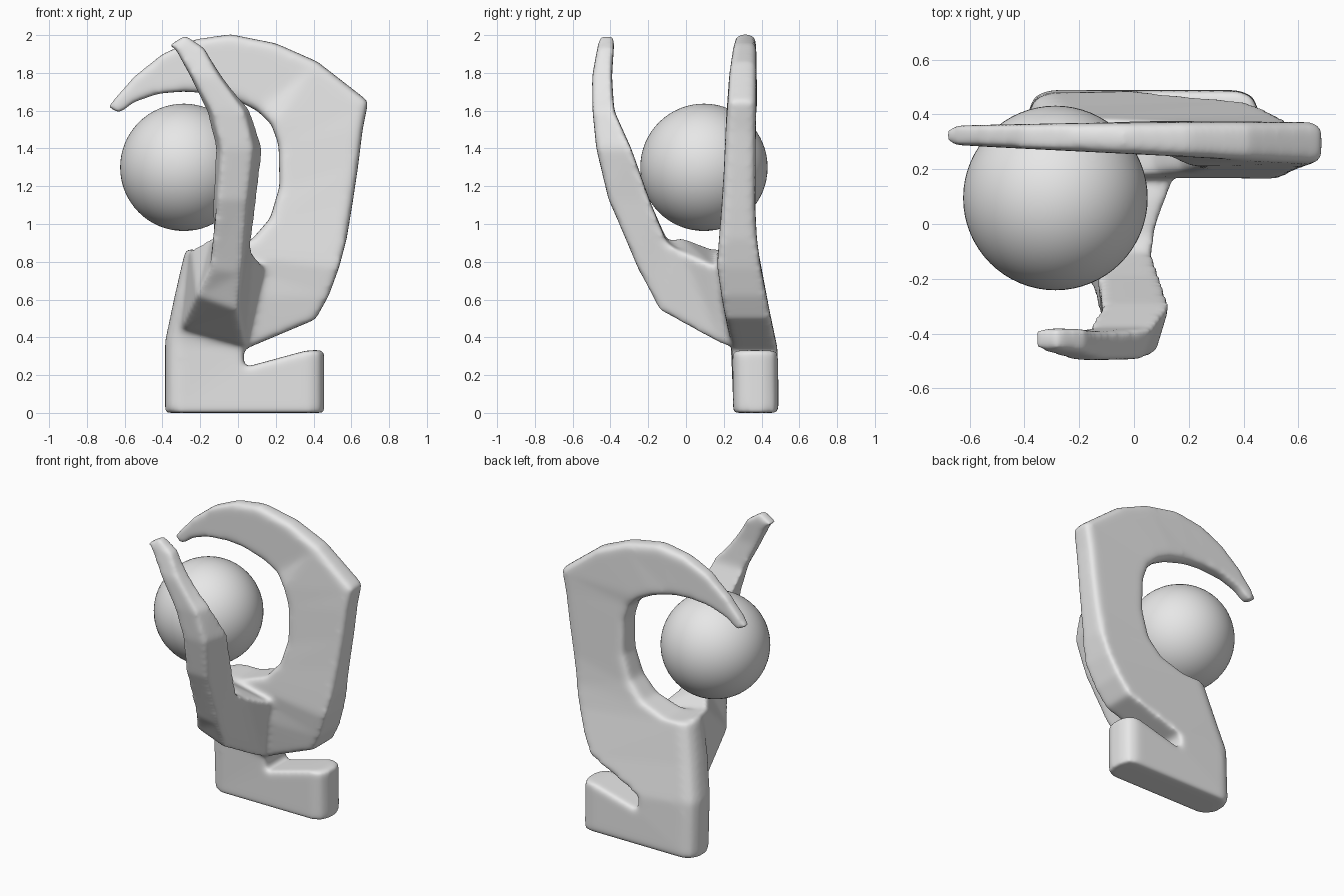
import bpy, bmesh

if "Cube" in bpy.data.objects:
    bpy.data.objects.remove(bpy.data.objects["Cube"])

grey = bpy.data.materials.new("light grey")
grey.diffuse_color = (0.8, 0.8, 0.8, 1)
grey.use_nodes = True
grey.node_tree.nodes["Principled BSDF"].inputs["Base Color"].default_value = grey.diffuse_color


def interp(table, t):
    """Piecewise linear lookup."""
    for (a, va), (b, vb) in zip(table, table[1:]):
        if t <= b:
            return va + (vb - va) * max(0, (t - a) / (b - a))
    return table[-1][1]


def loft(bm, sections):
    """Skin a chain of four-cornered sections and cap both ends."""
    rings = [[bm.verts.new(p) for p in s] for s in sections]
    faces = [bm.faces.new(rings[0]), bm.faces.new(rings[-1])]
    for r, q in zip(rings, rings[1:]):
        for i in range(4):
            j = (i + 1) % 4
            faces.append(bm.faces.new((r[i], r[j], q[j], q[i])))
    bmesh.ops.recalc_face_normals(bm, faces=faces)
    return rings


def bevel(bm, edges, offset):
    bmesh.ops.bevel(bm, geom=edges, offset=offset, segments=2, profile=0.5,
                    affect='EDGES', clamp_overlap=True)


# Plate: foot, stem and crescent as (inner, outer) pairs in the xz plane
plate = [
    ((0.456, 0.0), (0.456, 0.335)), ((0.36, 0.0), (0.36, 0.33)),
    ((-0.386, 0.0), (0.03, 0.24)), ((-0.386, 0.38), (0.03, 0.335)),
    ((-0.335, 0.62), (0.41, 0.495)), ((-0.28, 0.86), (0.48, 0.62)),
    ((-0.1, 0.855), (0.535, 0.77)), ((0.07, 0.915), (0.575, 0.92)),
    ((0.17, 1.03), (0.605, 1.1)), ((0.22, 1.2), (0.635, 1.3)),
    ((0.215, 1.42), (0.66, 1.5)), ((0.175, 1.53), (0.69, 1.65)),
    ((0.1, 1.6), (0.42, 1.86)), ((0.0, 1.65), (0.2, 1.957)),
    ((-0.15, 1.69), (-0.04, 2.005)), ((-0.3, 1.70), (-0.22, 1.98)),
    ((-0.42, 1.69), (-0.4, 1.9)), ((-0.55, 1.645), (-0.55, 1.78)),
    ((-0.63, 1.585), (-0.69, 1.62)),
]
front = [(0, 0.25), (0.33, 0.245), (0.5, 0.21), (0.75, 0.163),
         (0.9, 0.173), (1.2, 0.197), (1.55, 0.212)]
back = [(0, 0.49), (0.33, 0.487), (0.5, 0.45), (0.8, 0.39), (1.0, 0.366), (1.55, 0.37)]


def front_y(x, z):
    return 0.255 - 0.05 * x if z > 1.56 else interp(front, z)


def back_y(x, z):
    return 0.373 + 0.02 * min(x, 0) if z > 1.56 else interp(back, z)


sections = [[(a[0], front_y(*a), a[1]), (b[0], front_y(*b), b[1]),
             (b[0], back_y(*b), b[1]), (a[0], back_y(*a), a[1])]
            for a, b in plate]
bm = bmesh.new()
rings = loft(bm, sections)

# Round the upright edges of foot and stem strongly, the crescent rim less
rim = [bm.edges.get((r[i], q[i])) for r, q in zip(rings[7:15], rings[8:16]) for i in range(4)]
upright = [e for e in bm.edges
           if abs(e.verts[0].co.z - e.verts[1].co.z) > 0.2
           and all(v.co.z < 0.9 and (v.co.x < -0.27 or v.co.x > 0.45 and v.co.z < 0.4)
                   for v in e.verts)]
bevel(bm, rim, 0.03)
bevel(bm, [e for e in upright if e.is_valid], 0.075)

# Front arm: lower edge (y, z, left, right), upper edge (y, z, left, right), tilt
arm = [
    (0.30, 0.34, -0.31, 0.05, 0.30, 0.78, -0.27, 0.15, 0.09),
    (0.19, 0.36, -0.30, 0.04, 0.14, 0.78, -0.25, 0.14, 0.09),
    (-0.14, 0.54, -0.22, 0.00, -0.02, 0.85, -0.14, 0.08, 0.08),
    (-0.245, 0.74, -0.15, 0.02, -0.10, 0.90, -0.13, 0.07, 0.02),
    (-0.41, 1.13, -0.11, 0.05, -0.19, 1.12, -0.135, 0.10, 0),
    (-0.475, 1.40, -0.09, 0.08, -0.29, 1.40, -0.12, 0.135, 0),
    (-0.495, 1.60, -0.14, 0.03, -0.38, 1.60, -0.17, 0.07, 0),
    (-0.497, 1.78, -0.24, -0.10, -0.392, 1.78, -0.255, -0.08, 0),
    (-0.47, 1.93, -0.33, -0.18, -0.382, 1.93, -0.335, -0.175, 0),
]
sections = [[(xl, y, z + t), (xr, y, z), (Xr, Y, Z), (Xl, Y, Z + t)]
            for y, z, xl, xr, Y, Z, Xl, Xr, t in arm]
# slanted tip
sections.append([(-0.365, -0.455, 1.945), (-0.28, -0.455, 2.0),
                 (-0.28, -0.38, 2.0), (-0.365, -0.38, 1.945)])
loft(bm, sections)

mesh = bpy.data.meshes.new("holder")
bm.to_mesh(mesh)
bm.free()
holder = bpy.data.objects.new("holder", mesh)
bpy.context.collection.objects.link(holder)
mesh.materials.append(grey)

# Fuse plate and arm, then soften the edges
remesh = holder.modifiers.new("fuse", "REMESH")
remesh.mode = "VOXEL"
remesh.voxel_size = 0.012
remesh.use_smooth_shade = True
soft = holder.modifiers.new("soften", "SMOOTH")
soft.factor = 0.5
soft.iterations = 30

# Ball held between arm and crescent
bpy.ops.mesh.primitive_uv_sphere_add(segments=64, ring_count=32, radius=0.337,
                                     location=(-0.287, 0.095, 1.3))
ball = bpy.context.object
ball.name = "ball"
ball.data.materials.append(grey)
bpy.ops.object.shade_smooth()
